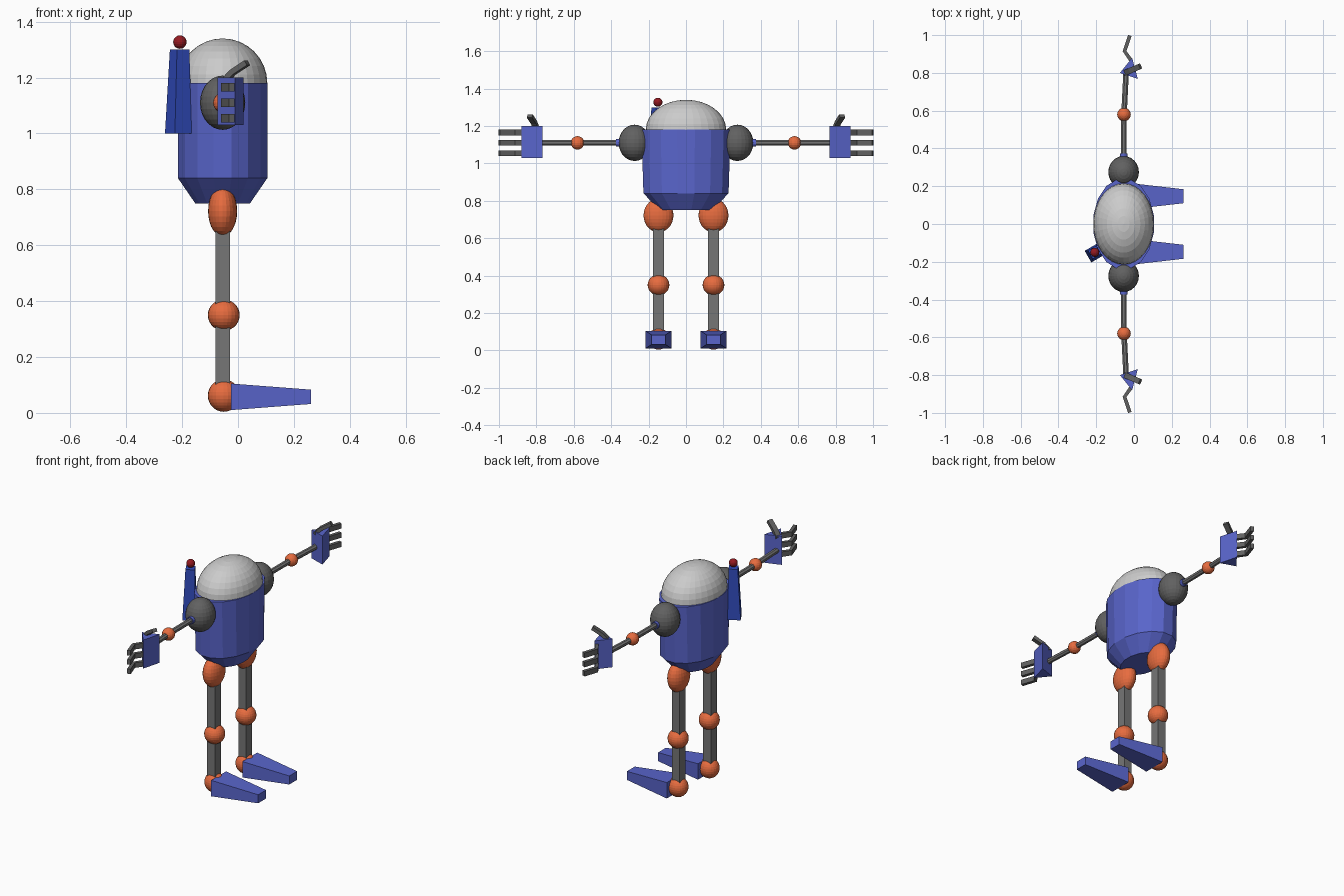
import bpy, bmesh
from math import cos, sin, pi, radians
from mathutils import Vector

if "Cube" in bpy.data.objects:
    bpy.data.objects.remove(bpy.data.objects["Cube"])

CX = -0.055  # x of the body axis


def material(name, rgb):
    m = bpy.data.materials.new(name)
    m.diffuse_color = (*rgb, 1)
    m.use_nodes = True
    m.node_tree.nodes["Principled BSDF"].inputs["Base Color"].default_value = m.diffuse_color
    return m


BLUE = material("blue", (0.10, 0.13, 0.60))
DEEP = material("deep_blue", (0.03, 0.07, 0.50))
ORANGE = material("orange", (0.80, 0.15, 0.05))
RED = material("red", (0.30, 0.01, 0.015))
DARK = material("dark_grey", (0.12, 0.12, 0.12))
STEEL = material("steel_grey", (0.18, 0.18, 0.18))
PALE = material("pale_grey", (0.52, 0.52, 0.52))


def finish(name, bm, mat):
    bmesh.ops.recalc_face_normals(bm, faces=bm.faces)
    me = bpy.data.meshes.new(name)
    bm.to_mesh(me)
    bm.free()
    ob = bpy.data.objects.new(name, me)
    bpy.context.collection.objects.link(ob)
    me.materials.append(mat)
    return ob


def loft(name, rings, mat):
    """Closed skin through rings that have equal point counts."""
    bm = bmesh.new()
    vs = [[bm.verts.new(p) for p in r] for r in rings]
    n = len(vs[0])
    for a, b in zip(vs, vs[1:]):
        for i in range(n):
            j = (i + 1) % n
            bm.faces.new((a[i], a[j], b[j], b[i]))
    bm.faces.new(vs[0][::-1])
    bm.faces.new(vs[-1])
    return finish(name, bm, mat)


def ellipsoid(name, center, radii, mat, seg=24, rings=14):
    bm = bmesh.new()
    bmesh.ops.create_uvsphere(bm, u_segments=seg, v_segments=rings, radius=1)
    bmesh.ops.scale(bm, vec=radii, verts=bm.verts)
    bmesh.ops.translate(bm, vec=center, verts=bm.verts)
    return finish(name, bm, mat)


def oval(cx, cy, z, rx, ry, n, turn=0.0):
    return [(cx + rx * cos(2 * pi * i / n + turn), cy + ry * sin(2 * pi * i / n + turn), z)
            for i in range(n)]


def rod(name, points, w, h, mat, n=4):
    """Bar along a path; w is the level half-width, h the other half-width."""
    pts = [Vector(p) for p in points]
    rings = []
    for i, p in enumerate(pts):
        d = (pts[min(i + 1, len(pts) - 1)] - pts[max(i - 1, 0)]).normalized()
        side = d.cross(Vector((0, 0, 1))).normalized()
        up = side.cross(d)
        k = 2 ** 0.5 if n == 4 else 1
        rings.append([p + side * w * k * cos(2 * pi * (j + .5) / n)
                      + up * h * k * sin(2 * pi * (j + .5) / n) for j in range(n)])
    return loft(name, rings, mat)


# torso with tapered underside, and domed head
loft("torso", [oval(CX, 0, 0.75, 0.100, 0.143, 16, pi / 16),
               oval(CX, 0, 0.84, 0.163, 0.232, 16, pi / 16),
               oval(CX, 0, 1.18, 0.163, 0.243, 16, pi / 16)], BLUE)
ellipsoid("head_dome", (CX, 0, 1.18), (0.16, 0.215, 0.16), PALE, 32, 16)

# antenna on the back right
loft("antenna", [oval(-0.213, -0.155, 1.00, 0.050, 0.050, 4, radians(75)),
                 oval(-0.209, -0.150, 1.30, 0.036, 0.036, 4, radians(75))], DEEP)
ellipsoid("antenna_tip", (-0.208, -0.15, 1.327), (0.024, 0.024, 0.024), RED, 16, 10)

for s, side in ((1, "left"), (-1, "right")):
    # arm
    ellipsoid(side + "_shoulder", (CX, s * 0.275, 1.11), (0.081, 0.085, 0.097), DARK)
    rod(side + "_arm_socket", [(CX, s * 0.33, 1.11), (CX, s * 0.374, 1.11)], 0.021, 0.021, BLUE, 12)
    rod(side + "_upper_arm", [(CX, s * 0.34, 1.11), (-0.053, s * 0.58, 1.11)], 0.016, 0.016, STEEL, 8)
    rod(side + "_forearm", [(-0.053, s * 0.58, 1.11), (-0.042, s * 0.80, 1.11)], 0.016, 0.016, STEEL, 8)
    ellipsoid(side + "_elbow", (-0.053, s * 0.58, 1.11), (0.036, 0.036, 0.036), ORANGE, 16, 10)

    # hand: wedge palm, three bent fingers, bent thumb
    plan = [(-0.074, 0.80), (-0.01, 0.88), (0.02, 0.768)]
    loft(side + "_palm", [[(x, s * y, z) for x, y in plan] for z in (1.03, 1.20)], BLUE)
    for k, z in enumerate((1.055, 1.11, 1.165)):
        rod(f"{side}_finger_{k + 1}", [(-0.015, s * 0.865, z), (-0.05, s * 0.915, z),
                                       (-0.022, s * 0.998, z)], 0.010, 0.015, DARK)
    rod(side + "_thumb", [(-0.05, s * 0.80, 1.185), (-0.02, s * 0.812, 1.218),
                          (0.033, s * 0.835, 1.253)], 0.015, 0.010, DARK)

    # leg
    y = s * 0.147
    ellipsoid(side + "_hip", (CX, y, 0.722), (0.052, 0.080, 0.09), ORANGE)
    loft(side + "_leg", [oval(CX, y, z, 0.037, 0.040, 4, pi / 4) for z in (0.07, 0.70)], STEEL)
    ellipsoid(side + "_knee", (-0.051, y, 0.35), (0.057, 0.058, 0.056), ORANGE)
    ellipsoid(side + "_ankle", (-0.051, y, 0.062), (0.057, 0.055, 0.058), ORANGE)

    # tapered foot
    loft(side + "_foot", [[(x, y + w, a), (x, y - w, a), (x, y - w, b), (x, y + w, b)]
                          for x, w, a, b in ((-0.025, 0.07, 0.010, 0.105),
                                             (0.262, 0.037, 0.032, 0.083))], BLUE)
